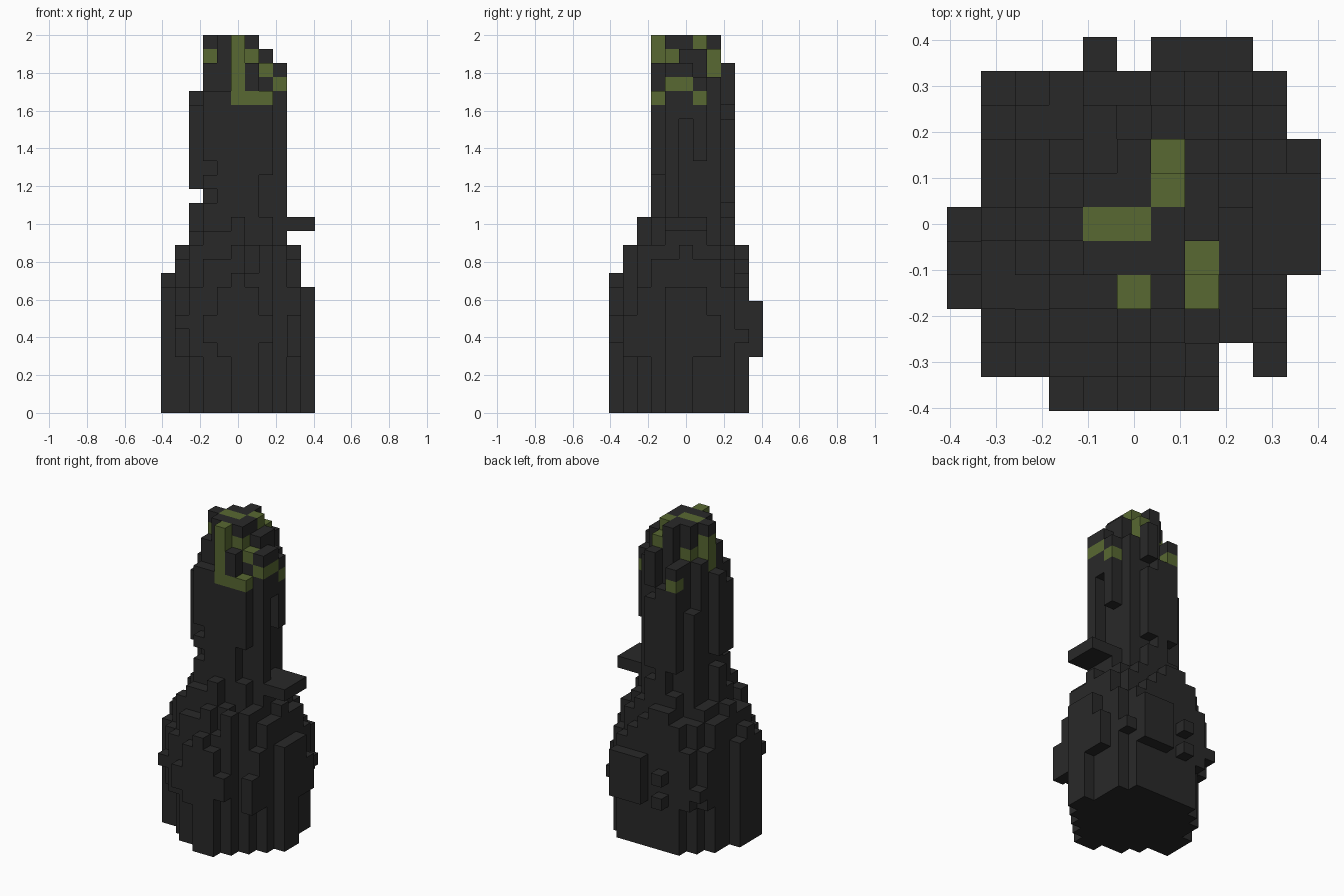
import bpy
import bmesh
import random
from mathutils import Vector

default_cube = bpy.data.objects.get("Cube")
if default_cube:
    bpy.data.objects.remove(default_cube, do_unlink=True)

random.seed(4)
LAYERS = 27
UNIT = 2 / LAYERS
DARK, GREEN = range(2)


def make_material(name, colour):
    material = bpy.data.materials.new(name)
    material.use_nodes = True
    material.diffuse_color = colour
    material.node_tree.nodes["Principled BSDF"].inputs["Base Color"].default_value = colour
    return material


materials = [
    make_material("charcoal", (0.022, 0.022, 0.022, 1)),
    make_material("moss_green", (0.098, 0.14, 0.032, 1)),
]

# Every block is stored by its grid position: (part name, colour)
blocks = {}


def span(value):
    """A single number or an inclusive pair becomes a range."""
    first, last = value if isinstance(value, tuple) else (value, value)
    return range(first, last + 1)


def fill(part, x, y, z, colour=DARK):
    for i in span(x):
        for j in span(y):
            for k in span(z):
                blocks[i, j, k] = (part, colour)


def carve(x, y, z):
    for i in span(x):
        for j in span(y):
            for k in span(z):
                blocks.pop((i, j, k), None)


def paint(x, y, z):
    fill("crown", x, y, z, colour=GREEN)


# Flared base: a round footprint, one span of x for each row from front to back
footprint = [(0, 1), (-2, 2), (-3, 3), (-5, 4), (-5, 5), (-5, 5),
             (-4, 4), (-4, 4), (-3, 4), (-2, 3)]
for j, row in enumerate(footprint, start=-5):
    for i in span((-4, 4)):
        reach = i * i + j * j
        grounded = i in span(row)
        if reach > 26 or (i, j) == (3, -4):
            continue
        top = round(16 - 0.27 * reach)
        if 9 < reach < 25 and 0 not in (i, j):
            top += random.choice((-1, 0, 0, 1))
        # Columns outside the footprint hang over it as a bulge
        fill("flared_base", i, j, (0 if grounded else 4, min(top, 14) - 1))

# Rim of the base on each side
fill("flared_base", -5, (-2, 0), (0, 8))
fill("flared_base", -5, -1, 9)
fill("flared_base", 0, -5, (0, 9))
for i in (-2, 2):
    fill("flared_base", i, -5, (5, 6))
fill("flared_base", 5, (-1, 0), (0, 8))
fill("flared_base", 5, 1, (4, 8))
fill("flared_base", 5, 2, (4, 6))
fill("front_block", (-2, -1), -3, (10, 12))

# Blocks on the diagonals of the bulge
for i, j, levels in ((-4, -4, 6), (4, -4, (4, 6)), (4, 4, 5), (-4, 4, 5)):
    fill("corner_stud", i, j, levels)

# Blocks standing proud of the back of the base
fill("back_plate", (1, 3), 5, (4, 7))
for level in (4, 6):
    fill("back_stud", -1, 5, level)

# Flat ledge on the side
fill("side_ledge", (3, 5), (-1, 1), 13)

# Tower shaft with notched corners
fill("tower", (-2, 2), (-2, 2), (10, 21))
fill("tower", -2, -2, 22)
for level in (15, 17):
    carve(-2, -2, level)
carve(2, -2, (14, 16))
carve(-2, 2, (20, 21))

# Ribs of the shaft, some of them overhanging
fill("side_rib", 3, -1, (12, 22))
fill("side_rib", 3, 0, (21, 22))
fill("side_rib", 3, 1, (18, 23))
fill("side_rib", -3, -1, (16, 21))
fill("side_rib", -3, 0, (16, 22))
fill("side_rib", -3, 0, (12, 14))
fill("back_rib", 1, 3, (12, 24))
for level in (14, 21):
    carve(1, 3, level)
fill("back_rib", 0, 3, (12, 21))
fill("back_rib", -1, 3, (15, 23))

# Ragged crown
fill("crown", (-1, 1), (-1, 1), (22, 26))
fill("crown", -2, -1, (22, 24))
fill("crown", -2, 0, (22, 26))
fill("crown", -2, 1, (22, 23))
fill("crown", -1, 2, (22, 23))
fill("crown", 0, 2, (22, 26))
fill("crown", 2, (0, 1), (22, 25))
fill("crown", 2, 2, (22, 23))
fill("crown", -1, -2, 22)
fill("crown", 1, -2, (22, 24))
fill("crown", 1, 2, (22, 25))
fill("crown", 2, -1, (22, 24))
fill("crown", 3, (-1, 0), (23, 24))

# Green growth on the crown
paint(0, -2, (22, 26))
paint((1, 2), -2, 22)
paint((-1, 0), 0, 26)
paint(1, 1, 26)
paint(1, 2, (24, 25))
paint(1, -1, 25)
paint(2, -1, 24)
paint(3, (-1, 0), 23)
paint(3, 1, 22)
paint(-2, 0, (23, 25))
paint(-1, 1, 24)
paint(-1, 3, 22)


def build_part(part):
    """Turn the outer sides of a part's blocks into one mesh."""
    bm = bmesh.new()
    for cell, (owner, colour) in blocks.items():
        if owner != part:
            continue
        centre = Vector(cell) + Vector((0, 0, 0.5))
        for axis in range(3):
            for sign in (-1, 1):
                normal = Vector((0, 0, 0))
                normal[axis] = sign
                neighbour = tuple(int(a + b) for a, b in zip(cell, normal))
                if neighbour in blocks:
                    continue
                side = Vector((0, 0, 0))
                side[(axis + 1) % 3] = 0.5
                up = normal.cross(side)
                middle = centre + normal / 2
                corners = (side + up, up - side, -side - up, side - up)
                verts = [bm.verts.new((middle + c) * UNIT) for c in corners]
                bm.faces.new(verts).material_index = colour
    bmesh.ops.remove_doubles(bm, verts=bm.verts, dist=UNIT / 100)
    bm.normal_update()
    mesh = bpy.data.meshes.new(part)
    bm.to_mesh(mesh)
    bm.free()
    for material in materials:
        mesh.materials.append(material)
    bpy.context.collection.objects.link(bpy.data.objects.new(part, mesh))


for part in sorted({owner for owner, colour in blocks.values()}):
    build_part(part)
